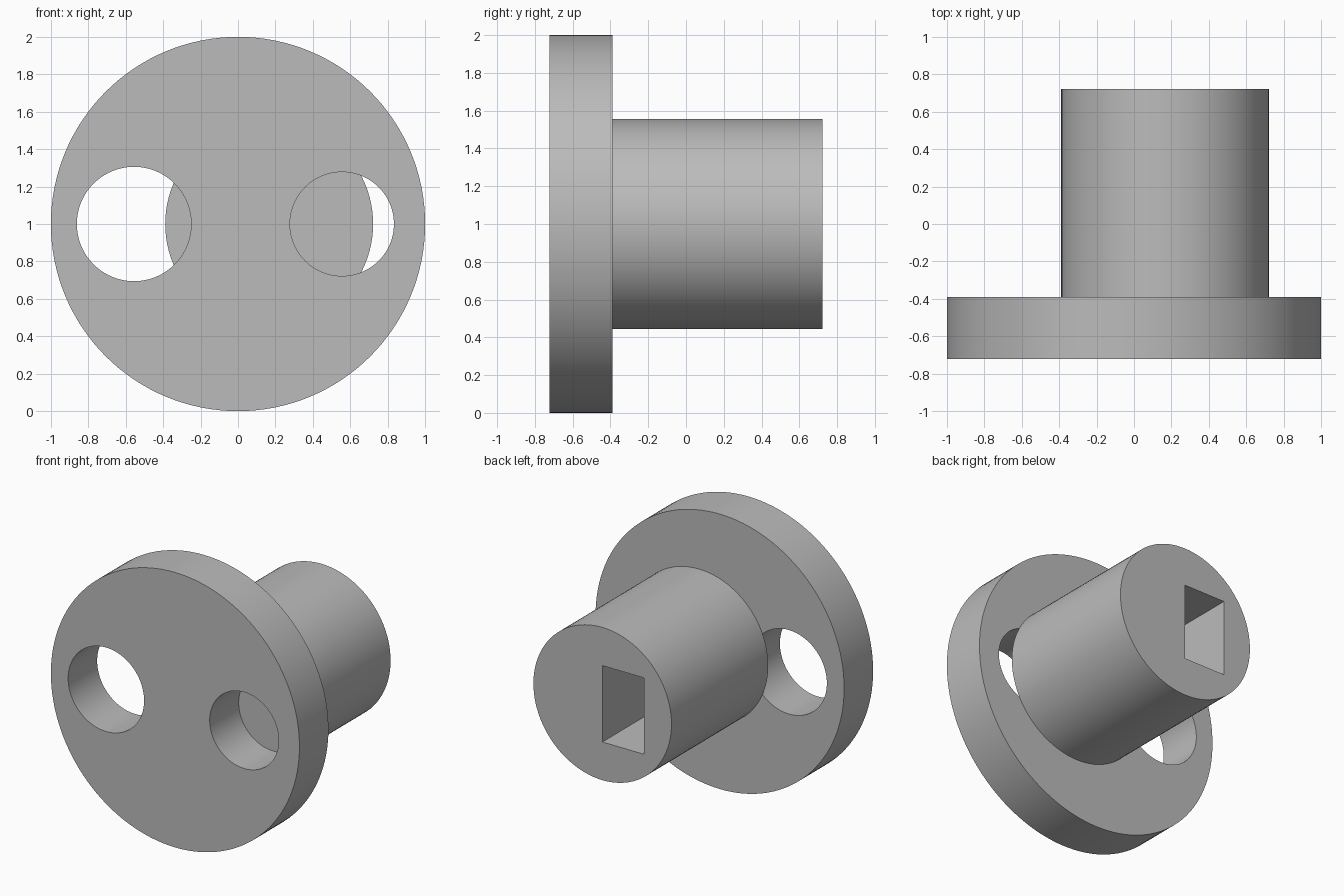
import bpy
import math

cube = bpy.data.objects.get("Cube")
if cube:
    bpy.data.objects.remove(cube, do_unlink=True)

# Dimensions
U = 1 / 18                    # flange radius is 18 units
FRONT, BACK = -13 * U, 13 * U
FLANGE_BACK = FRONT + 6 * U
HUB_X = 3 * U

grey = bpy.data.materials.new("plain grey")
grey.use_nodes = True
colour = (0.5, 0.5, 0.5, 1)
grey.diffuse_color = colour
grey.node_tree.nodes["Principled BSDF"].inputs["Base Color"].default_value = colour


def cylinder(name, x, radius, y0, y1, sides=96):
    """Cylinder lying along y at mid height."""
    bpy.ops.mesh.primitive_cylinder_add(
        vertices=sides, radius=radius, depth=y1 - y0,
        location=(x, (y0 + y1) / 2, 1), rotation=(math.pi / 2, 0, 0))
    ob = bpy.context.object
    ob.name = name
    ob.data.materials.append(grey)
    bpy.ops.object.transform_apply(location=True, rotation=True, scale=True)
    return ob


def box(name, width, height, y0, y1):
    bpy.ops.mesh.primitive_cube_add(size=1, location=(0, (y0 + y1) / 2, 1))
    ob = bpy.context.object
    ob.name = name
    ob.scale = (width, y1 - y0, height)
    ob.data.materials.append(grey)
    bpy.ops.object.transform_apply(location=True, rotation=True, scale=True)
    return ob


def combine(target, tool, operation):
    """Apply a boolean and remove the tool object."""
    tool.hide_render = True
    mod = target.modifiers.new(operation.title(), 'BOOLEAN')
    mod.operation = operation
    mod.solver = 'EXACT'
    mod.object = tool
    bpy.context.view_layer.objects.active = target
    bpy.ops.object.modifier_apply(modifier=mod.name)
    bpy.data.objects.remove(tool, do_unlink=True)


# Flange with two round holes of different size
body = cylinder("flanged_hub", 0, 1, FRONT, FLANGE_BACK, 128)
for x, radius in ((-10 * U, 5.5 * U), (10 * U, 5 * U)):
    combine(body, cylinder("hole_cutter", x, radius, FRONT - 0.1, FLANGE_BACK + 0.1), 'DIFFERENCE')

# Offset hub with a rectangular socket running down to the flange
hub = cylinder("hub", HUB_X, 10 * U, FLANGE_BACK, BACK)
combine(hub, box("socket_cutter", 6 * U, 10 * U, FLANGE_BACK - 0.1, BACK + 0.1), 'DIFFERENCE')
combine(body, hub, 'UNION')

# Smooth round walls, sharp rims
bpy.ops.object.select_all(action='DESELECT')
body.select_set(True)
bpy.context.view_layer.objects.active = body
bpy.ops.object.shade_smooth_by_angle(angle=math.radians(30))
